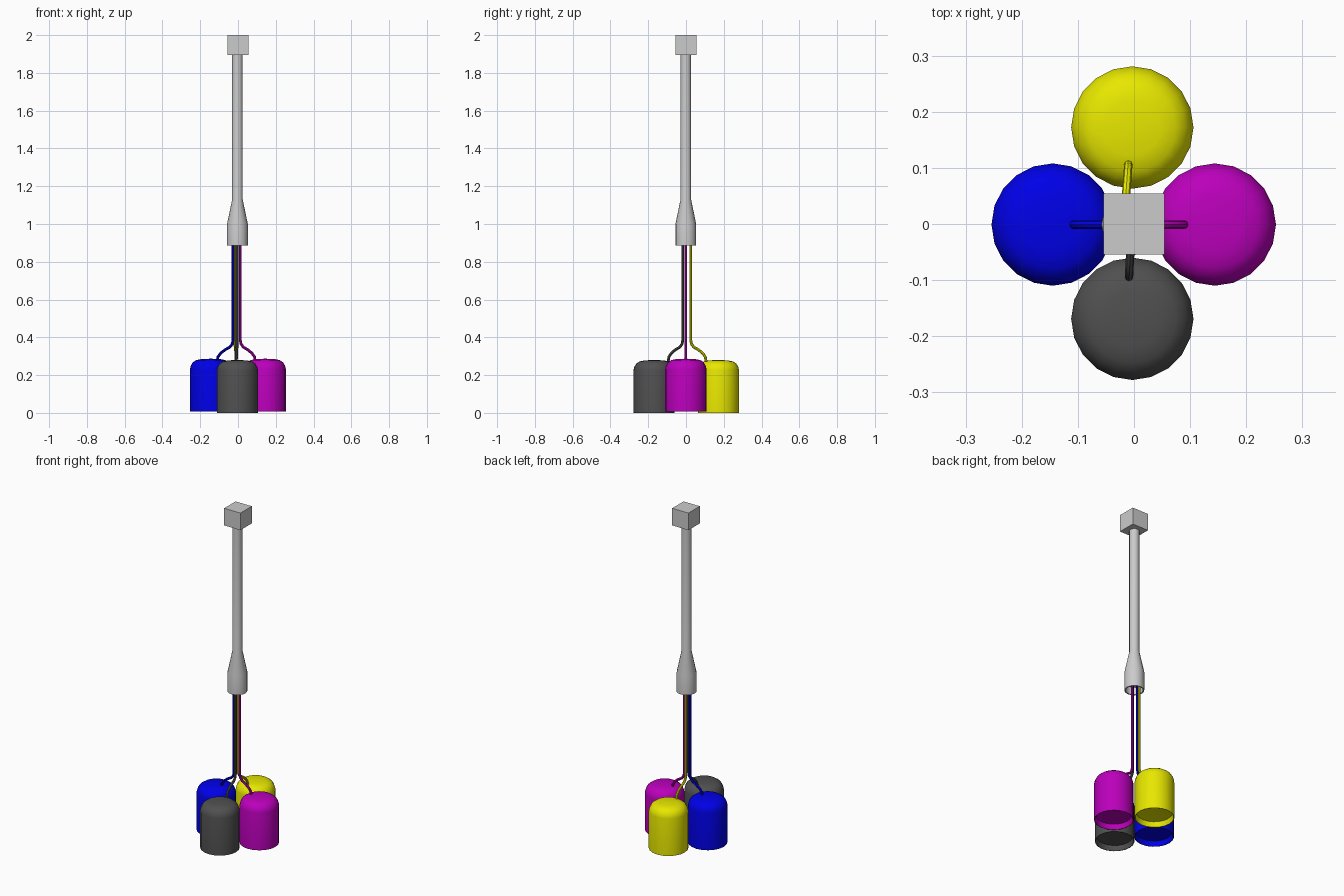
import bpy
import math

if "Cube" in bpy.data.objects:
    bpy.data.objects.remove(bpy.data.objects["Cube"])


def colour(name, rgb):
    mat = bpy.data.materials.new(name)
    mat.diffuse_color = (*rgb, 1)
    mat.use_nodes = True
    mat.node_tree.nodes["Principled BSDF"].inputs["Base Color"].default_value = mat.diffuse_color
    return mat


def lathe(name, profile, sides, centre, mat=None):
    """Revolve (radius, z) points about z; radius 0 closes to a pole."""
    verts, faces, rings = [], [], []
    for r, z in profile:
        start = len(verts)
        n = 1 if r == 0 else sides
        for i in range(n):
            a = 2 * math.pi * i / sides
            verts.append((r * math.cos(a), r * math.sin(a), z))
        rings.append((start, n))
    for (a, na), (b, nb) in zip(rings, rings[1:]):
        for i in range(sides):
            j = (i + 1) % sides
            ring = [a + i % na, a + j % na, b + j % nb, b + i % nb]
            faces.append(list(dict.fromkeys(ring)))
    mesh = bpy.data.meshes.new(name)
    mesh.from_pydata(verts, [], faces)
    ob = bpy.data.objects.new(name, mesh)
    ob.location = centre
    bpy.context.collection.objects.link(ob)
    finish(ob, mat)
    return ob


def finish(ob, mat):
    if mat:
        ob.data.materials.append(mat)
    bpy.ops.object.select_all(action='DESELECT')
    ob.select_set(True)
    bpy.context.view_layer.objects.active = ob
    bpy.ops.object.shade_smooth_by_angle(angle=math.radians(35))


def hose(name, start, end, mat):
    """Straight drop from the collar, then an S-bend out to the canister."""
    bend = [(0, 1.0), (0, 0.385), (0.05, 0.365), (0.2, 0.348), (0.5, 0.334),
            (0.75, 0.317), (0.93, 0.297), (1, 0.262)]
    curve = bpy.data.curves.new(name, 'CURVE')
    curve.dimensions = '3D'
    curve.bevel_depth = 0.0075
    curve.bevel_resolution = 2
    curve.use_fill_caps = True
    spline = curve.splines.new('POLY')
    spline.points.add(len(bend) - 1)
    for p, (t, z) in zip(spline.points, bend):
        p.co = (start[0] + (end[0] - start[0]) * t,
                start[1] + (end[1] - start[1]) * t, z, 1)
    ob = bpy.data.objects.new(name, curve)
    bpy.context.collection.objects.link(ob)
    bpy.ops.object.select_all(action='DESELECT')
    ob.select_set(True)
    bpy.context.view_layer.objects.active = ob
    bpy.ops.object.convert(target='MESH')
    finish(bpy.context.object, mat)


# Square block on top
bpy.ops.mesh.primitive_cube_add(size=1, location=(0, 0, 1.948))
block = bpy.context.object
block.name = "top_block"
block.scale = (0.109, 0.109, 0.104)

# Pole flaring into a hollow collar
lathe("pole_and_collar",
      [(0, 0.94), (0.046, 0.93), (0.048, 0.885), (0.055, 0.885), (0.055, 1.0),
       (0.028, 1.13), (0.028, 1.9), (0, 1.9)], 16, (-0.003, -0.001, 0))

# Domed canister with a recessed base
canister = [(0, 0.036), (0.098, 0.03), (0.106, 0), (0.109, 0), (0.109, 0.226),
            (0.105, 0.243), (0.095, 0.26), (0.078, 0.272), (0.05, 0.278),
            (0, 0.28)]

# name, colour, canister centre, hose start, hose end
sets = [
    ("blue", (0.0, 0.0, 0.8), (-0.145, -0.001, 0.007), (-0.026, -0.001), (-0.112, -0.001)),
    ("magenta", (0.5, 0.0, 0.5), (0.144, -0.001, 0.007), (0.012, -0.001), (0.093, -0.001)),
    ("yellow", (0.8, 0.8, 0.0), (-0.003, 0.172, 0), (-0.016, 0.025), (-0.010, 0.108)),
    ("dark", (0.08, 0.08, 0.08), (-0.003, -0.169, 0), (-0.005, -0.017), (-0.009, -0.096)),
]
for name, rgb, centre, start, end in sets:
    mat = colour(name, rgb)
    lathe(name + "_canister", canister, 20, centre, mat)
    hose(name + "_hose", start, end, mat)
